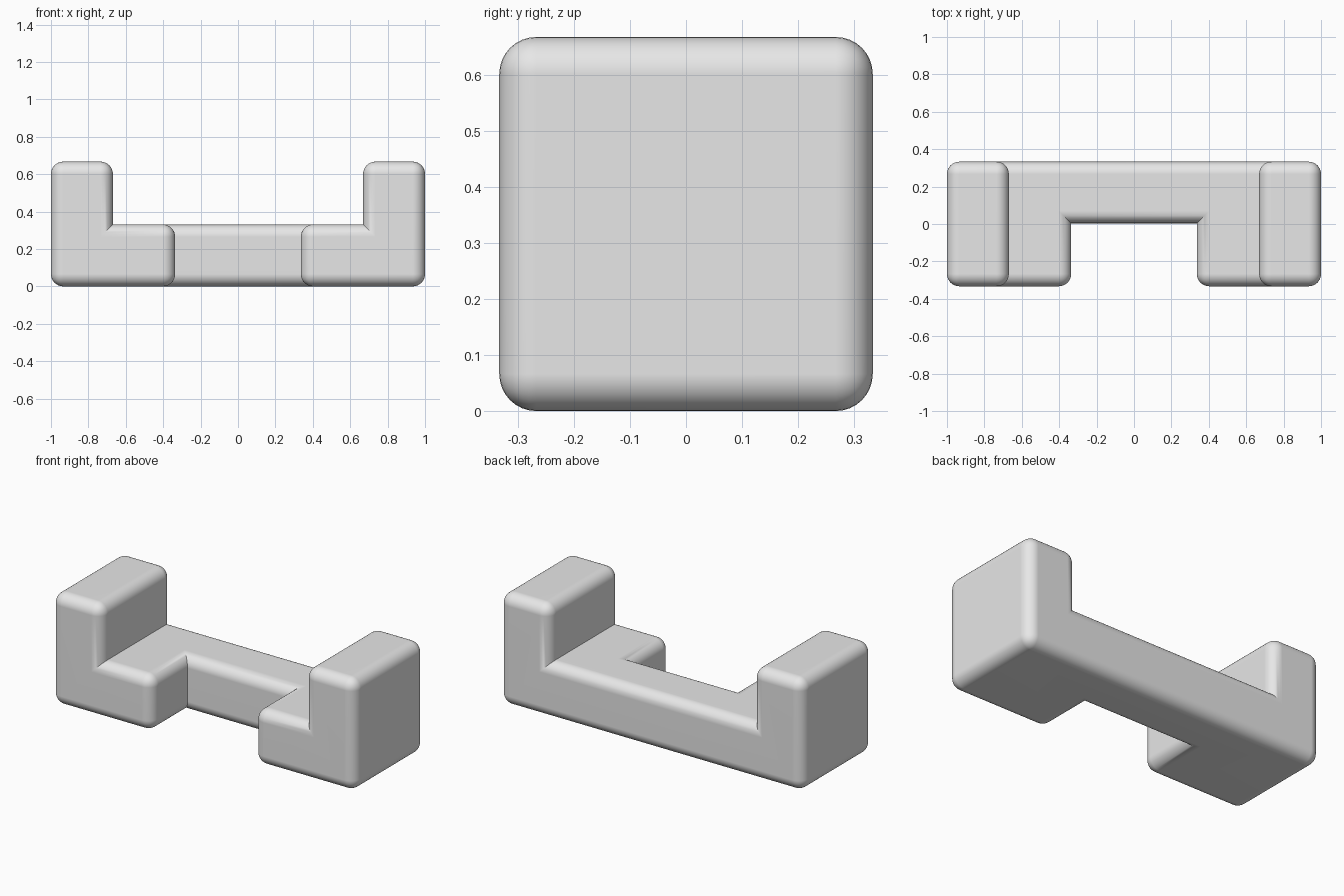
import bpy
import bmesh
import math
from mathutils import Vector

cube = bpy.data.objects.get("Cube")
if cube:
    bpy.data.objects.remove(cube, do_unlink=True)

grey = bpy.data.materials.new("light_grey")
grey.use_nodes = True
grey.diffuse_color = (0.8, 0.8, 0.8, 1)
grey.node_tree.nodes["Principled BSDF"].inputs["Base Color"].default_value = grey.diffuse_color

# Cutting planes of the bar along each axis
X = [-1, -0.669, -0.336, 0.336, 0.669, 1]
Y = [-0.333, 0.004, 0.333]
Z = [0, 0.331, 0.667]
RADIUS = 0.066


def is_solid(i, j, k):
    """Uprights fill the ends, feet fill the lower level, the bar runs along the back."""
    upright = i in (0, 4)
    foot = i in (1, 3) and k == 0
    bar = j == 1 and k == 0
    return upright or foot or bar


# Fill the solid cells with blocks
bm = bmesh.new()
for i in range(len(X) - 1):
    for j in range(len(Y) - 1):
        for k in range(len(Z) - 1):
            if is_solid(i, j, k):
                low = Vector((X[i], Y[j], Z[k]))
                high = Vector((X[i + 1], Y[j + 1], Z[k + 1]))
                block = bmesh.ops.create_cube(bm, size=1)["verts"]
                bmesh.ops.scale(bm, vec=high - low, verts=block)
                bmesh.ops.translate(bm, vec=(low + high) / 2, verts=block)

# Weld the blocks into one body: drop the shared walls and merge flat faces
walls = {}
for face in bm.faces:
    key = tuple(round(c, 3) + 0.0 for c in face.calc_center_median())
    walls.setdefault(key, []).append(face)
inner = [f for group in walls.values() if len(group) > 1 for f in group]
bmesh.ops.delete(bm, geom=inner, context='FACES')
bmesh.ops.remove_doubles(bm, verts=bm.verts, dist=0.0005)
bmesh.ops.dissolve_limit(bm, angle_limit=math.radians(1), verts=bm.verts, edges=bm.edges)
bmesh.ops.recalc_face_normals(bm, faces=bm.faces)

# Round the outer edges, leaving the inside corners sharp
outer = [e for e in bm.edges if e.calc_face_angle_signed(0) > 0.5]
bmesh.ops.bevel(bm, geom=outer, offset=RADIUS, offset_type='OFFSET', segments=8,
                profile=0.5, affect='EDGES', clamp_overlap=False)
bmesh.ops.recalc_face_normals(bm, faces=bm.faces)

mesh = bpy.data.meshes.new("notched_bar")
bm.to_mesh(mesh)
bm.free()
mesh.materials.append(grey)
body = bpy.data.objects.new("notched_bar", mesh)
bpy.context.collection.objects.link(body)

# Smooth rounds with clean flat faces
bpy.ops.object.select_all(action='DESELECT')
body.select_set(True)
bpy.context.view_layer.objects.active = body
bpy.ops.object.shade_smooth_by_angle(angle=math.radians(30))
normals = body.modifiers.new("flat_normals", 'WEIGHTED_NORMAL')
normals.keep_sharp = True
